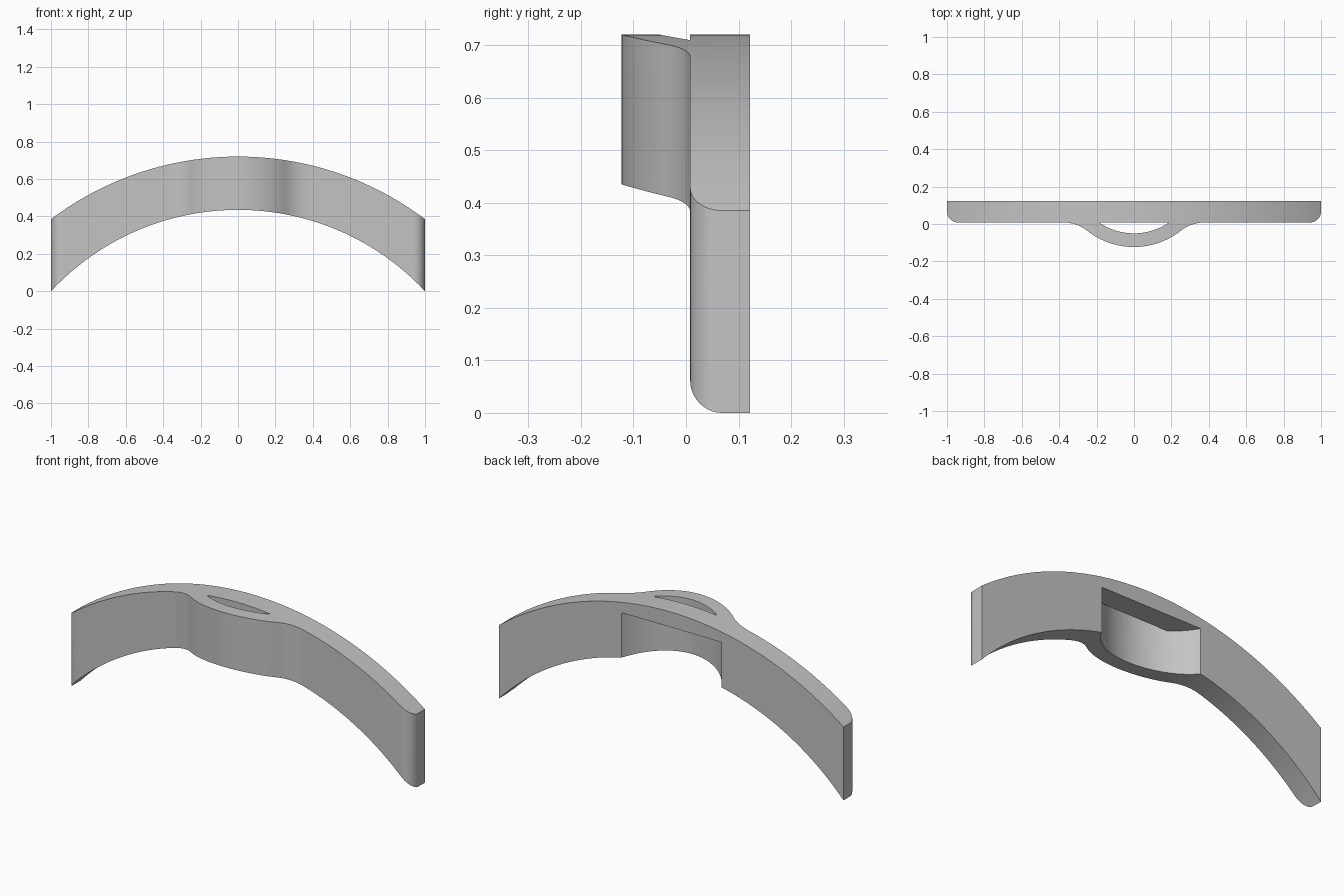
import bpy
import bmesh
from math import sin, cos, sqrt, pi, atan2, radians
from mathutils import Vector

cube = bpy.data.objects.get("Cube")
if cube:
    bpy.data.objects.remove(cube, do_unlink=True)

FRONT, BACK = 0.008, 0.122        # plate faces in y
BUMP_Y, BUMP_R = 0.281, 0.404     # centre and outer radius of the bulge
POCKET_R = 0.331
BLEND_R, CORNER_R = 0.2, 0.06
CEILING = 0.64


def arc(cx, cy, r, a0, a1, n):
    return [(cx + r * cos(a0 + (a1 - a0) * i / n),
             cy + r * sin(a0 + (a1 - a0) * i / n)) for i in range(n + 1)]


def prism(name, outline, place, direction):
    """Extrude a closed 2D outline along a direction."""
    bm = bmesh.new()
    base = bm.faces.new([bm.verts.new(place(u, v)) for u, v in outline])
    top = bmesh.ops.extrude_face_region(bm, geom=[base])
    verts = [g for g in top["geom"] if isinstance(g, bmesh.types.BMVert)]
    bmesh.ops.translate(bm, verts=verts, vec=Vector(direction))
    bmesh.ops.recalc_face_normals(bm, faces=bm.faces)
    mesh = bpy.data.meshes.new(name)
    bm.to_mesh(mesh)
    bm.free()
    obj = bpy.data.objects.new(name, mesh)
    bpy.context.collection.objects.link(obj)
    return obj


def combine(target, tool, operation):
    """Apply a boolean and discard the tool."""
    mod = target.modifiers.new("cut", "BOOLEAN")
    mod.operation, mod.solver, mod.object = operation, "EXACT", tool
    bpy.ops.object.select_all(action="DESELECT")
    target.select_set(True)
    bpy.context.view_layer.objects.active = target
    bpy.ops.object.modifier_apply(modifier=mod.name)
    bpy.data.objects.remove(tool, do_unlink=True)


# Plan outline: right half of the front edge, then mirrored
blend_y = FRONT - BLEND_R
blend_x = sqrt((BUMP_R + BLEND_R) ** 2 - (BUMP_Y - blend_y) ** 2)
tangent = atan2(blend_y - BUMP_Y, blend_x)
half = arc(0, BUMP_Y, BUMP_R, -pi / 2, tangent, 16)
half += arc(blend_x, blend_y, BLEND_R, tangent + pi, pi / 2, 14)[1:]
half += arc(1 - CORNER_R, FRONT + CORNER_R, CORNER_R, -pi / 2, 0, 10)
half.append((1, BACK))
plan = half + [(-x, y) for x, y in reversed(half[1:])]
band = prism("curved_band", plan, lambda x, y: (x, y, -0.5), (0, 0, 2))


# Arched side profile
def bow(r, crown, n):
    a = atan2(1.05, sqrt(r * r - 1.05 ** 2))
    return arc(0, crown - r, r, pi / 2 + a, pi / 2 - a, n)


arch = bow(1.66, 0.72, 96) + bow(1.367, 0.435, 96)[::-1]
arch_tool = prism("arch_tool", arch, lambda x, z: (x, -0.6, z), (0, 1.2, 0))
combine(band, arch_tool, "INTERSECT")

# Rounded pocket: open through the top only in front of the bridge
pocket = prism("pocket_tool", arc(0, BUMP_Y, POCKET_R, 0, 2 * pi, 96)[:-1],
               lambda x, y: (x, y, -0.5), (0, 0, 2))
step = [(-0.3, -0.4), (0.2, -0.4), (0.2, CEILING),
        (FRONT, CEILING), (FRONT, 1.2), (-0.3, 1.2)]
step_tool = prism("step_tool", step, lambda y, z: (-0.5, y, z), (1, 0, 0))
combine(pocket, step_tool, "INTERSECT")
combine(band, pocket, "DIFFERENCE")

# Plain grey finish
grey = bpy.data.materials.new("plain_grey")
grey.use_nodes = True
colour = (0.55, 0.55, 0.55, 1)
grey.diffuse_color = colour
grey.node_tree.nodes["Principled BSDF"].inputs["Base Color"].default_value = colour
band.data.materials.clear()
band.data.materials.append(grey)
for face in band.data.polygons:
    face.material_index = 0
bpy.ops.object.select_all(action="DESELECT")
band.select_set(True)
bpy.context.view_layer.objects.active = band
bpy.ops.object.shade_smooth_by_angle(angle=radians(30))
